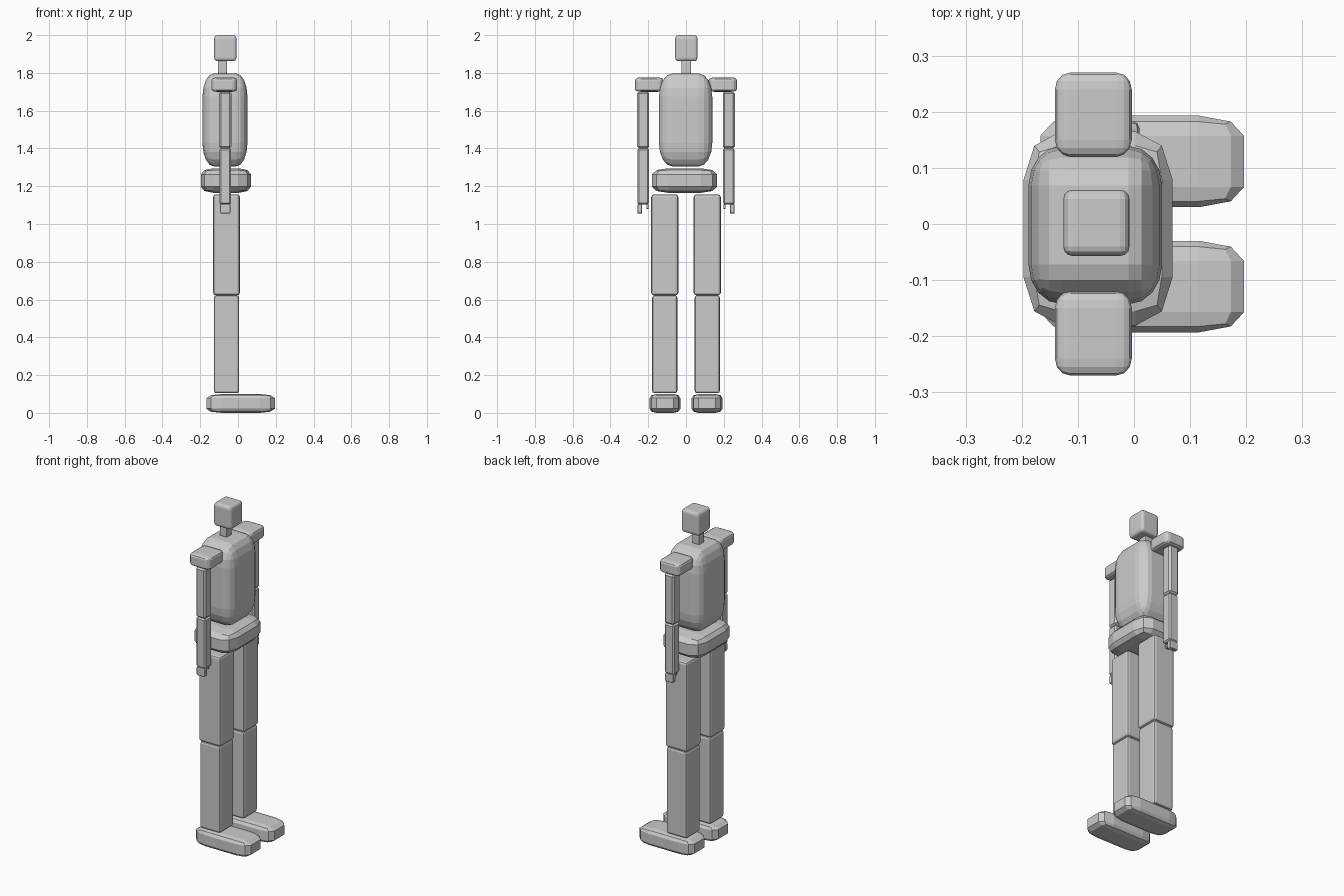
import bpy, bmesh

if "Cube" in bpy.data.objects:
    bpy.data.objects.remove(bpy.data.objects["Cube"])

def block(name, x, y, z, inset, segs, absolute=False):
    """Bevelled box between (min, max) pairs; inset is a fraction of each side unless absolute."""
    size = [b - a for a, b in (x, y, z)]
    mid = [(a + b) / 2 for a, b in (x, y, z)]
    bm = bmesh.new()
    bmesh.ops.create_cube(bm, size=1)
    if absolute:
        bmesh.ops.scale(bm, vec=size, verts=bm.verts)
    bmesh.ops.bevel(bm, geom=bm.edges[:], offset=inset, offset_type='OFFSET',
                    segments=segs, profile=0.5, affect='EDGES')
    if not absolute:
        bmesh.ops.scale(bm, vec=size, verts=bm.verts)
    me = bpy.data.meshes.new(name)
    bm.to_mesh(me)
    bm.free()
    ob = bpy.data.objects.new(name, me)
    ob.location = mid
    bpy.context.collection.objects.link(ob)
    return ob

# Centre line
block("head", (-0.126, -0.008), (-0.057, 0.061), (1.862, 2.0), 0.14, 3)
block("neck", (-0.106, -0.058), (-0.024, 0.027), (1.795, 1.866), 0.1, 2)
block("torso", (-0.188, 0.05), (-0.143, 0.139), (1.305, 1.797), 0.25, 4)
block("pelvis", (-0.197, 0.069), (-0.181, 0.165), (1.165, 1.295), 0.25, 2)

# Paired limbs, given for the +y side: x, y, z, inset, segments, absolute
PARTS = {
    "shoulder":  ((-0.141, -0.004), (0.12, 0.27), (1.70, 1.776), 0.2, 3, False),
    "upper_arm": ((-0.1, -0.035), (0.195, 0.26), (1.401, 1.70), 0.01, 1, True),
    "forearm":   ((-0.098, -0.036), (0.197, 0.258), (1.103, 1.401), 0.008, 1, True),
    "fingers":   ((-0.095, -0.04), (0.232, 0.258), (1.055, 1.105), 0.15, 2, False),
    "thumb":     ((-0.082, -0.053), (0.198, 0.21), (1.08, 1.105), 0.15, 2, False),
    "thigh":     ((-0.132, 0.01), (0.041, 0.184), (0.622, 1.157), 0.014, 2, True),
    "shin":      ((-0.127, 0.005), (0.046, 0.179), (0.104, 0.622), 0.012, 2, True),
    "foot":      ((-0.167, 0.196), (0.03, 0.193), (0.0, 0.1), 0.22, 2, False),
}
for name, (x, y, z, inset, segs, absolute) in PARTS.items():
    for side, s in (("left", 1), ("right", -1)):
        ys = tuple(sorted(s * v for v in y))
        block(f"{side}_{name}", x, ys, z, inset, segs, absolute)
